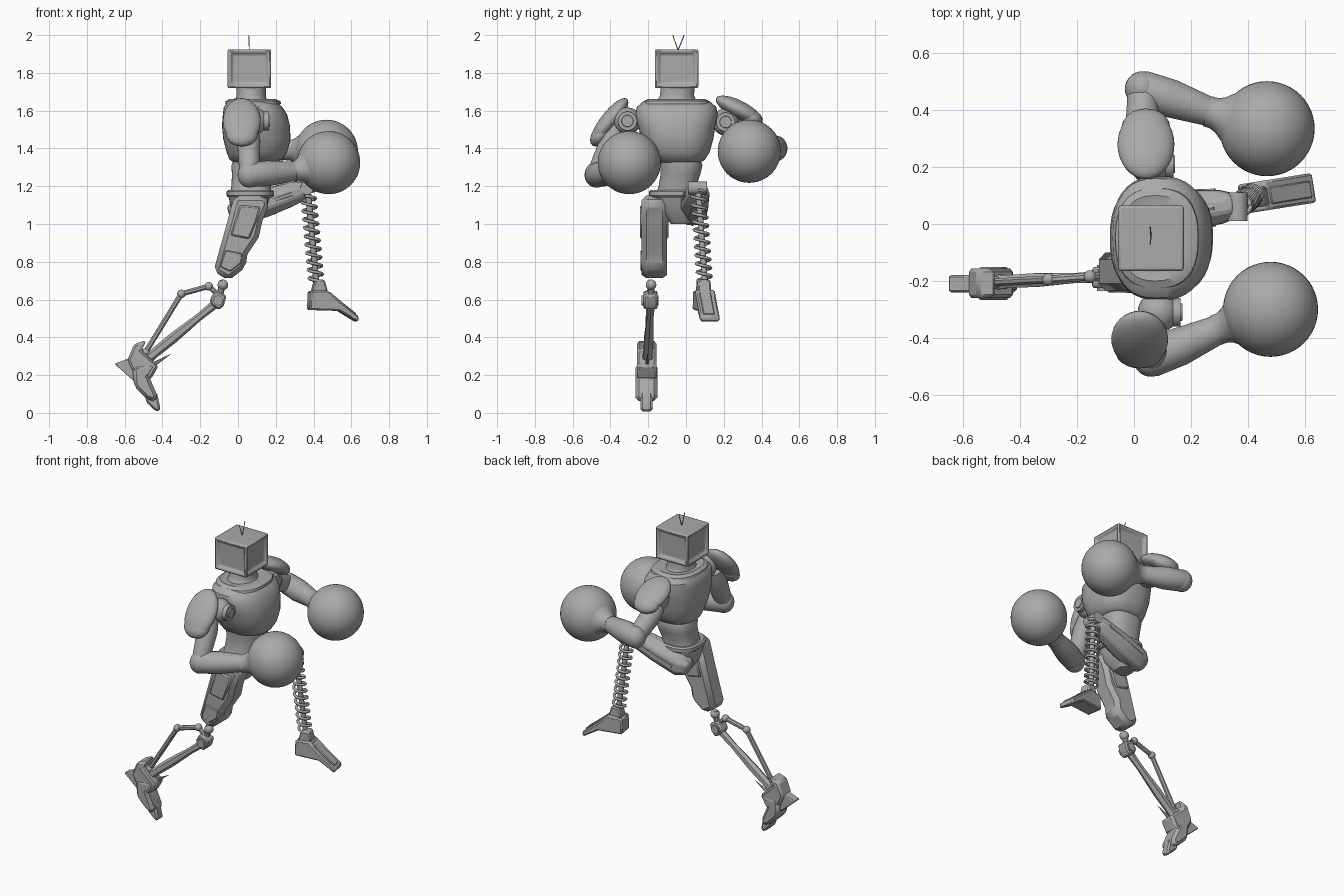
import bpy, bmesh, math
from mathutils import Vector, Matrix

if "Cube" in bpy.data.objects:
    bpy.data.objects.remove(bpy.data.objects["Cube"])

grey = bpy.data.materials.new("plain grey")
grey.use_nodes = True
colour = (0.4, 0.4, 0.4, 1)
grey.diffuse_color = colour
grey.node_tree.nodes["Principled BSDF"].inputs["Base Color"].default_value = colour
parts = []


def finish(name, bm, bevel=0, segments=1):
    bmesh.ops.recalc_face_normals(bm, faces=bm.faces)
    mesh = bpy.data.meshes.new(name)
    bm.to_mesh(mesh)
    bm.free()
    mesh.materials.append(grey)
    ob = bpy.data.objects.new(name, mesh)
    bpy.context.collection.objects.link(ob)
    if bevel:
        mod = ob.modifiers.new("Bevel", "BEVEL")
        mod.width, mod.segments = bevel, segments
        mod.limit_method, mod.angle_limit = "ANGLE", math.radians(30)
    parts.append(ob)
    return ob


def skin(name, rings, **kw):
    """Bridge a list of point rings and cap both ends."""
    bm = bmesh.new()
    loops = [[bm.verts.new(p) for p in ring] for ring in rings]
    n = len(loops[0])
    for a, b in zip(loops, loops[1:]):
        for i in range(n):
            j = (i + 1) % n
            bm.faces.new((a[i], a[j], b[j], b[i]))
    bm.faces.new(loops[0][::-1])
    bm.faces.new(loops[-1])
    return finish(name, bm, **kw)


def loft(name, sections, power=0.8, n=40):
    """Stack rounded-square sections given as z, x, y, x radius, y radius."""
    def curve(v):
        return math.copysign(abs(v) ** power, v)
    angles = [math.tau * i / n for i in range(n)]
    return skin(name, [[(x + rx * curve(math.cos(t)), y + ry * curve(math.sin(t)), z)
                        for t in angles] for z, x, y, rx, ry in sections])


def limb(name, a, b, profile, n=24, wide=1, **kw):
    """Round or faceted limb from a to b; profile holds (fraction, radius)."""
    a, b = Vector(a), Vector(b)
    rot = (b - a).to_track_quat("Z", "Y")
    angles = [math.tau * (i + 0.5) / n for i in range(n)]
    return skin(name, [[a.lerp(b, f) + rot @ Vector((wide * r * math.cos(t), r * math.sin(t), 0))
                        for t in angles] for f, r in profile], **kw)


def prism(name, outline, y0, y1, bevel=0.01, turn=0):
    """Extrude an x-z outline across y, then turn it about its own middle."""
    ob = skin(name, [[(x, y, z) for x, z in outline] for y in (y0, y1)], bevel=bevel)
    if turn:
        mid = Vector((sum(p[0] for p in outline) / len(outline), (y0 + y1) / 2, 0))
        ob.data.transform(Matrix.Translation(mid) @ Matrix.Rotation(math.radians(turn), 4, "Z")
                          @ Matrix.Translation(-mid))
    return ob


def ball(name, centre, radii, tilt=0, n=32):
    bm = bmesh.new()
    bmesh.ops.create_uvsphere(bm, u_segments=n, v_segments=n // 2, radius=1)
    m = (Matrix.Translation(centre) @ Matrix.Rotation(math.radians(tilt), 4, "X")
         @ Matrix.Diagonal((*radii, 1)))
    bmesh.ops.transform(bm, matrix=m, verts=bm.verts)
    return finish(name, bm)


def rod(name, a, b, r, n=10):
    return limb(name, a, b, [(0, r), (1, r)], n)


# Boxy monitor head with recessed sides
bm = bmesh.new()
bmesh.ops.create_cube(bm, size=1)
bmesh.ops.transform(bm, verts=bm.verts, matrix=Matrix.Translation((0.06, -0.05, 1.822))
                    @ Matrix.Diagonal((0.23, 0.23, 0.206, 1)))
sides = [f for f in bm.faces if abs(f.normal.z) < 0.5]
bmesh.ops.inset_individual(bm, faces=sides, thickness=0.025)
bmesh.ops.inset_individual(bm, faces=sides, thickness=0.012, depth=-0.016)
finish("head", bm, bevel=0.014, segments=2)
for side, tip in (("right", -0.07), ("left", -0.01)):
    rod(side + "_antenna", (0.06, -0.042, 1.92), (0.057, tip, 2.0), 0.0025, 6)

# Neck, chest, collar and waist
loft("neck", [(1.62, 0.07, -0.05, 0.12, 0.15), (1.65, 0.07, -0.05, 0.085, 0.105),
              (1.68, 0.07, -0.047, 0.077, 0.09), (1.73, 0.07, -0.045, 0.08, 0.09)], 1)
loft("chest", [(1.325, 0.09, -0.03, 0.11, 0.105), (1.34, 0.095, -0.035, 0.14, 0.135),
               (1.38, 0.1, -0.04, 0.16, 0.165), (1.45, 0.1, -0.045, 0.178, 0.19),
               (1.52, 0.095, -0.05, 0.18, 0.205), (1.58, 0.09, -0.05, 0.17, 0.218),
               (1.62, 0.08, -0.05, 0.155, 0.21), (1.65, 0.075, -0.05, 0.125, 0.175),
               (1.655, 0.07, -0.05, 0.1, 0.13)])
loft("collar", [(1.635, 0.08, -0.05, 0.148, 0.18), (1.65, 0.08, -0.05, 0.145, 0.175),
                (1.662, 0.075, -0.05, 0.12, 0.15), (1.655, 0.07, -0.05, 0.09, 0.12)])
loft("waist", [(1.15, 0.065, -0.05, 0.11, 0.11), (1.2, 0.07, -0.045, 0.105, 0.1),
               (1.26, 0.08, -0.03, 0.112, 0.105), (1.31, 0.085, -0.025, 0.12, 0.112),
               (1.335, 0.09, -0.03, 0.115, 0.11)])
loft("belt", [(1.14, 0.065, -0.06, 0.115, 0.125), (1.15, 0.065, -0.06, 0.125, 0.135),
              (1.172, 0.065, -0.06, 0.125, 0.135), (1.18, 0.065, -0.06, 0.115, 0.125)])
loft("pelvis", [(1.0, 0.05, -0.03, 0.05, 0.05), (1.06, 0.055, -0.04, 0.09, 0.09),
                (1.15, 0.06, -0.055, 0.11, 0.12)], 0.6)

# Arms: shoulder, pad, upper arm, forearm and round glove
arms = [
    ("right", (0.085, -0.31, 1.545), (0.02, -0.405, 1.545), 52, 0.15,
     (0.06, -0.475, 1.26), (0.31, -0.365, 1.28), (0.48, -0.3, 1.325)),
    ("left", (0.06, 0.21, 1.54), (0.042, 0.28, 1.605), -27, 0.135,
     (0.03, 0.475, 1.4), (0.28, 0.39, 1.39), (0.468, 0.335, 1.385)),
]
for side, joint, pad, tilt, reach, elbow, wrist, fist in arms:
    s = -1 if side == "right" else 1
    ball(side + "_shoulder", joint, (0.072, 0.072, 0.072))
    x, y, z = joint
    limb(side + "_shoulder_disc", (x + 0.05, y, z), (x + 0.085, y, z),
         [(0, 0.05), (0.8, 0.05), (0.8, 0.032), (1, 0.03)])
    ball(side + "_shoulder_pad", pad, (0.1, reach, 0.048), tilt)
    rot = Matrix.Rotation(math.radians(tilt), 3, "X")
    low = Vector(pad) + rot @ Vector((0, s * reach * 0.55, -0.008))
    ball(side + "_pad_lower_plate", low, (0.085, reach * 0.5, 0.045), tilt, 20)
    root = Vector(joint) + Vector((-0.03, s * 0.05, -0.03))
    limb(side + "_upper_arm", root, elbow, [(0, 0.05), (0.3, 0.062), (0.7, 0.056), (1, 0.052)])
    ball(side + "_elbow", elbow, (0.062, 0.062, 0.068))
    limb(side + "_forearm", elbow, wrist,
         [(-0.12, 0.05), (0, 0.065), (0.4, 0.068), (0.8, 0.056), (1, 0.05)])
    limb(side + "_glove_cuff", wrist, fist,
         [(-0.12, 0.055), (0, 0.055), (0.12, 0.064), (0.3, 0.092), (0.45, 0.125), (0.6, 0.14)], 32)
    ball(side + "_glove", fist, (0.167, 0.167, 0.167), n=48)

# Right thigh with armour plates
thigh = [(-0.02, 1.15), (-0.06, 1.0), (-0.13, 0.75), (-0.05, 0.7), (0.04, 0.77), (0.05, 0.84),
         (0.11, 0.93), (0.13, 1.02), (0.17, 1.11), (0.14, 1.15)]
prism("right_thigh", thigh, -0.235, -0.1, 0.028)
prism("right_thigh_plate", [(0.01, 1.1), (-0.04, 0.94), (0.06, 0.92), (0.1, 1.02), (0.12, 1.09)],
      -0.243, -0.092, 0.008)
prism("right_knee_guard", [(-0.07, 0.87), (-0.105, 0.77), (-0.04, 0.74), (0.025, 0.79),
                           (0.03, 0.85)], -0.24, -0.1, 0.012)

# Right shin: knee ball, clevis, main bar and jointed strut
ball("right_knee", (-0.08, -0.185, 0.678), (0.028, 0.028, 0.028), n=20)
rod("right_knee_pin", (-0.08, -0.185, 0.7), (-0.1, -0.185, 0.6), 0.018)
prism("right_knee_clevis", [(-0.12, 0.65), (-0.06, 0.62), (-0.075, 0.57), (-0.1, 0.545),
                            (-0.14, 0.57), (-0.15, 0.6)], -0.225, -0.152, 0.008)
rod("right_clevis_axle", (-0.105, -0.235, 0.595), (-0.105, -0.145, 0.595), 0.026, 16)
limb("right_shin_bar", (-0.11, -0.185, 0.585), (-0.5, -0.205, 0.27),
     [(0, 0.024), (0.25, 0.02), (0.6, 0.028), (0.85, 0.026), (1, 0.034)], 6)
strut = [(-0.12, -0.185, 0.64), (-0.155, -0.185, 0.67), (-0.3, -0.195, 0.63), (-0.49, -0.205, 0.32)]
for i, (a, b) in enumerate(zip(strut, strut[1:])):
    rod("right_strut_%d" % (i + 1), a, b, 0.015, 8)
    ball("right_strut_joint_%d" % (i + 1), b, (0.023, 0.023, 0.023), n=14)

# Right foot, toes down
prism("right_heel", [(-0.655, 0.26), (-0.56, 0.295), (-0.5, 0.22), (-0.53, 0.15)], -0.24, -0.18, 0.006)
prism("right_ankle", [(-0.585, 0.28), (-0.55, 0.365), (-0.485, 0.385), (-0.51, 0.33), (-0.42, 0.25),
                      (-0.46, 0.18), (-0.53, 0.16)], -0.26, -0.157, 0.012)
prism("right_foot", [(-0.56, 0.25), (-0.43, 0.26), (-0.47, 0.19), (-0.43, 0.1), (-0.43, 0.06),
                     (-0.48, 0.07), (-0.55, 0.14)], -0.268, -0.152, 0.018)
prism("right_toe", [(-0.5, 0.12), (-0.43, 0.11), (-0.412, 0.03), (-0.415, 0.008), (-0.435, 0.008),
                    (-0.485, 0.055)], -0.24, -0.178, 0.01)
limb("right_foot_spike", (-0.45, -0.205, 0.255), (-0.355, -0.205, 0.312), [(0, 0.012), (1, 0.001)], 6)

# Left thigh, raised forward, with long ribs
hip, knee = Vector((-0.02, 0.03, 1.055)), Vector((0.36, 0.065, 1.185))
limb("left_thigh", hip, knee, [(-0.06, 0.05), (0.08, 0.082), (0.5, 0.078), (0.85, 0.064), (1, 0.045)],
     8, bevel=0.008)
for i in range(4):
    turn = math.tau * i / 4
    shift = Vector((0, math.cos(turn), math.sin(turn))) * 0.068
    rod("left_thigh_rib_%d" % (i + 1), hip.lerp(knee, 0.12) + shift,
        hip.lerp(knee, 0.8) + shift * 0.8, 0.014, 6)
rod("left_knee_axle", (0.365, 0.01, 1.19), (0.365, 0.11, 1.19), 0.035, 16)

# Coil spring shin
top, bottom = Vector((0.37, 0.065, 1.18)), Vector((0.415, 0.1, 0.69))
rod("left_shin_rod", top, bottom, 0.016, 12)
curve = bpy.data.curves.new("spring", "CURVE")
curve.dimensions, curve.bevel_depth, curve.bevel_resolution = "3D", 0.0085, 1
turns, steps = 11, 16
spline = curve.splines.new("POLY")
spline.points.add(turns * steps)
for i, p in enumerate(spline.points):
    t = math.tau * i / steps
    centre = top.lerp(bottom, i / (turns * steps))
    p.co = (*(centre + Vector((math.cos(t), math.sin(t), 0)) * 0.037), 1)
curve.materials.append(grey)
bpy.context.collection.objects.link(bpy.data.objects.new("left_shin_spring", curve))

# Left foot
prism("left_ankle", [(0.385, 0.63), (0.405, 0.705), (0.455, 0.705), (0.475, 0.63)], 0.058, 0.128, 0.008, 9)
prism("left_foot", [(0.375, 0.645), (0.465, 0.65), (0.54, 0.585), (0.635, 0.51), (0.63, 0.48),
                    (0.53, 0.54), (0.37, 0.545)], 0.055, 0.16, 0.008, 9)
prism("left_foot_plate", [(0.48, 0.643), (0.545, 0.588), (0.625, 0.525), (0.615, 0.51),
                          (0.53, 0.57), (0.47, 0.62)], 0.08, 0.14, 0.004, 9)

bpy.ops.object.select_all(action="DESELECT")
for ob in parts:
    ob.select_set(True)
bpy.context.view_layer.objects.active = parts[0]
bpy.ops.object.shade_smooth_by_angle(angle=math.radians(35))
